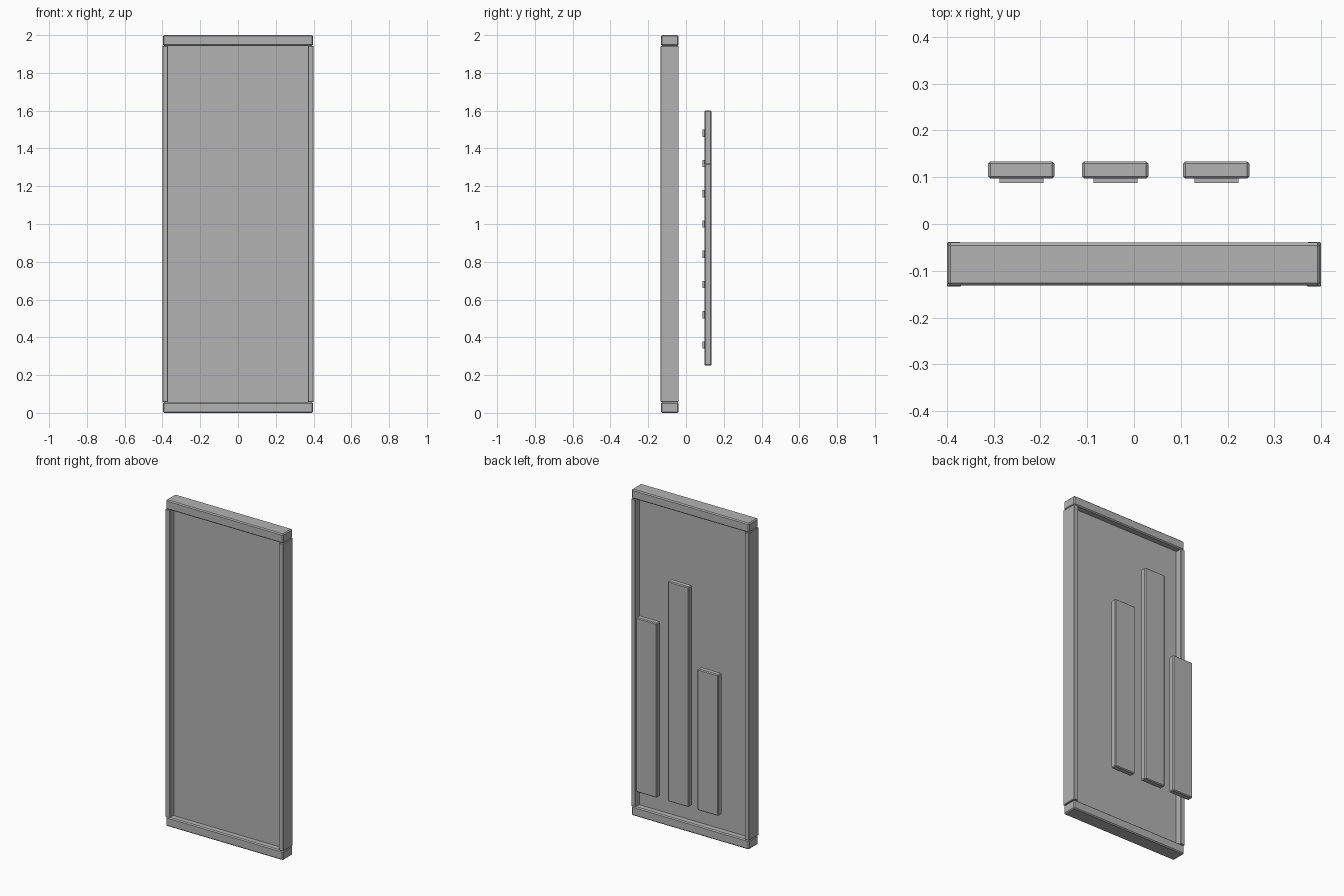
import bpy, bmesh
from mathutils import Matrix, Vector

if "Cube" in bpy.data.objects:
    bpy.data.objects.remove(bpy.data.objects["Cube"])

grey = bpy.data.materials.new("plain grey")
grey.diffuse_color = (0.45, 0.45, 0.45, 1)
grey.use_nodes = True
grey.node_tree.nodes["Principled BSDF"].inputs["Base Color"].default_value = grey.diffuse_color


def box(name, lo, hi, bevel=0.0):
    """Box between two corners, optionally chamfered."""
    lo, hi = Vector(lo), Vector(hi)
    bm = bmesh.new()
    bmesh.ops.create_cube(bm, size=1, matrix=Matrix.Translation((lo + hi) / 2)
                          @ Matrix.Diagonal((*(hi - lo), 1)))
    if bevel:
        bmesh.ops.bevel(bm, geom=bm.edges[:], offset=bevel, segments=1,
                        affect='EDGES', profile=0.5)
    me = bpy.data.meshes.new(name)
    bm.to_mesh(me)
    bm.free()
    me.materials.append(grey)
    ob = bpy.data.objects.new(name, me)
    bpy.context.collection.objects.link(ob)
    return ob


# Door-like frame: recessed panel, two posts, two rails
Y0, Y1 = -0.134, -0.039
box("panel", (-0.375, -0.094, 0.05), (0.375, -0.079, 1.95))
for side, x in (("left", -0.385), ("right", 0.385)):
    box(side + "_post", (x - 0.015, Y0, 0.058), (x + 0.015, Y1, 1.942), 0.002)
for side, z in (("bottom", 0.0), ("top", 1.943)):
    box(side + "_rail", (-0.398, Y0 + 0.002, z), (0.398, Y1 - 0.001, z + 0.057), 0.006)

# Three upright slabs, each with a column of small pads facing the panel
for i, (x, top, pads) in enumerate(((-0.241, 1.115, 5), (-0.04, 1.6, 8), (0.176, 1.32, 6))):
    box(f"slab_{i + 1}", (x - 0.071, 0.097, 0.25), (x + 0.071, 0.134, top), 0.005)
    for k in range(pads):
        z = 0.36 + 0.16 * k
        box(f"pad_{i + 1}_{k + 1}", (x - 0.047, 0.088, z - 0.019), (x + 0.047, 0.099, z + 0.019))
